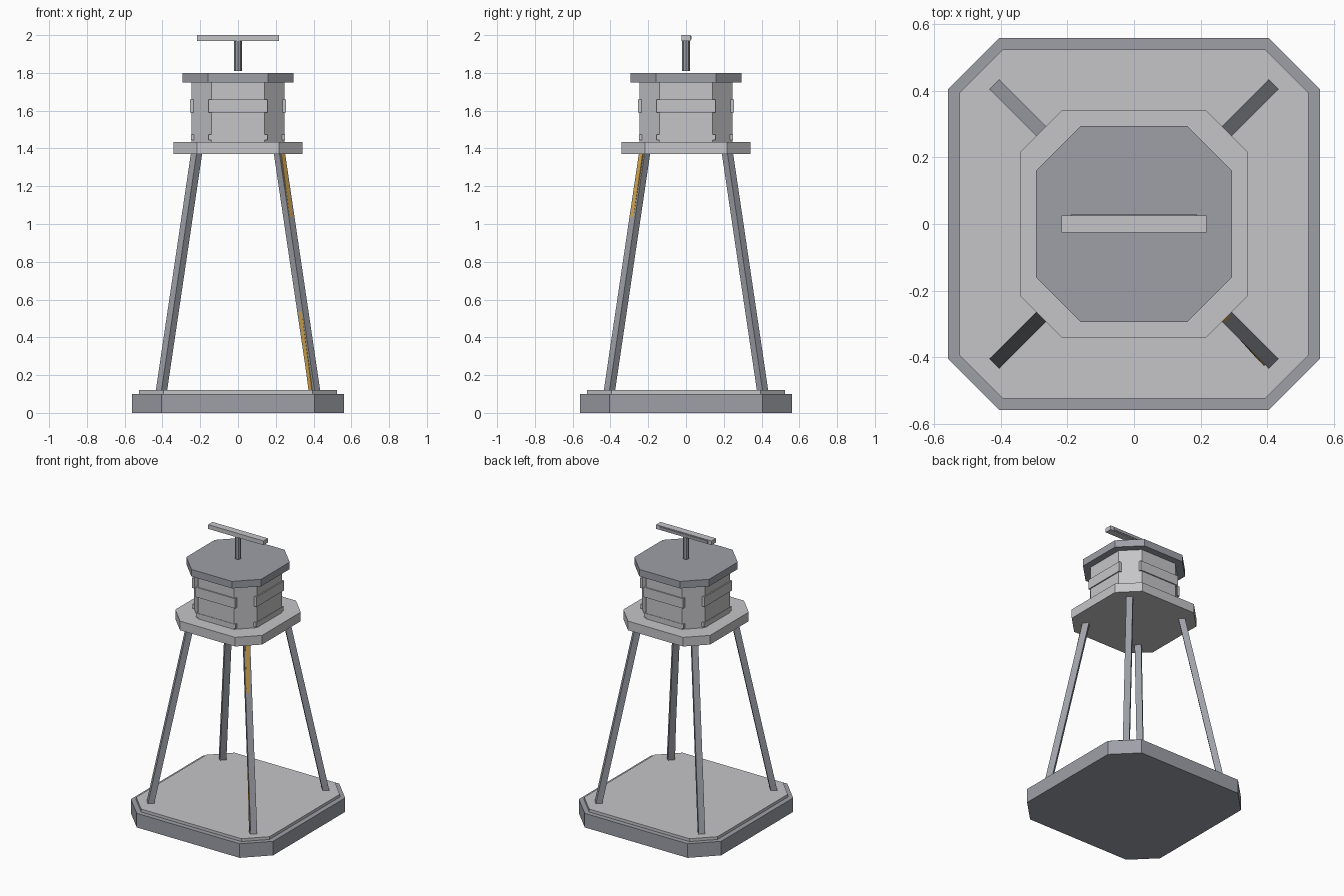
import bpy
import bmesh
from math import pi
from mathutils import Vector

cube = bpy.data.objects.get("Cube")
if cube:
    bpy.data.objects.remove(cube, do_unlink=True)


def material(name, rgb):
    mat = bpy.data.materials.new(name)
    mat.use_nodes = True
    mat.diffuse_color = (*rgb, 1)
    mat.node_tree.nodes["Principled BSDF"].inputs["Base Color"].default_value = (*rgb, 1)
    return mat


LIGHT = material("light grey", (0.56, 0.56, 0.58))
STEEL = material("steel grey", (0.34, 0.35, 0.39))
ORANGE = material("cable orange", (0.65, 0.38, 0.08))


def add_object(name, bm, mat):
    bmesh.ops.recalc_face_normals(bm, faces=bm.faces)
    mesh = bpy.data.meshes.new(name)
    bm.to_mesh(mesh)
    bm.free()
    mesh.materials.append(mat)
    obj = bpy.data.objects.new(name, mesh)
    bpy.context.collection.objects.link(obj)
    return obj


def loft(name, low, high, mat):
    """Solid between two matching rings of points."""
    bm = bmesh.new()
    a = [bm.verts.new(p) for p in low]
    b = [bm.verts.new(p) for p in high]
    bm.faces.new(a)
    bm.faces.new(b)
    for i in range(len(a)):
        j = (i + 1) % len(a)
        bm.faces.new((a[i], a[j], b[j], b[i]))
    return add_object(name, bm, mat)


def octagon_slab(name, half, corner, z0, z1, mat):
    """Square slab with chamfered corners."""
    ring = []
    x, y = half, corner
    for _ in range(4):
        ring += [(x, -y), (x, y)]
        x, y = -y, x
        # step the pair a quarter turn
        x, y = ring[-2][0], ring[-2][1]
        break
    pts = [Vector((half, -corner, 0)), Vector((half, corner, 0))]
    outline = []
    for _ in range(4):
        outline += [p.copy() for p in pts]
        pts = [Vector((-p.y, p.x, 0)) for p in pts]
    up = Vector((0, 0, 1))
    return loft(name, [p + up * z0 for p in outline], [p + up * z1 for p in outline], mat)


def box(name, size, centre, mat):
    bm = bmesh.new()
    bmesh.ops.create_cube(bm, size=1)
    bmesh.ops.scale(bm, vec=size, verts=bm.verts)
    bmesh.ops.translate(bm, vec=centre, verts=bm.verts)
    return add_object(name, bm, mat)


def diagonal_bar(name, low, high, radius, mat):
    """Sloping square bar, turned 45 degrees in plan."""
    ring = [Vector((radius, 0, 0)), Vector((0, radius, 0)),
            Vector((-radius, 0, 0)), Vector((0, -radius, 0))]
    return loft(name, [Vector(low) + p for p in ring], [Vector(high) + p for p in ring], mat)


# Base
octagon_slab("base_slab", 0.56, 0.405, 0, 0.10, STEEL)
octagon_slab("base_deck", 0.525, 0.395, 0.10, 0.12, LIGHT)

# Legs
for side, sx in (("left", 1), ("right", -1)):
    for end, sy in (("front", -1), ("back", 1)):
        diagonal_bar(f"{end}_{side}_leg", (sx * 0.405, sy * 0.405, 0.12),
                     (sx * 0.22, sy * 0.22, 1.37), 0.03, STEEL)

# Cable running up one leg
diagonal_bar("leg_cable", (0.391, -0.409, 0.12), (0.23, -0.23, 1.37), 0.018, ORANGE)

# Platform, cabin and roof
octagon_slab("platform", 0.342, 0.217, 1.37, 1.435, LIGHT)
octagon_slab("cabin", 0.247, 0.14, 1.435, 1.75, LIGHT)
octagon_slab("roof", 0.295, 0.16, 1.75, 1.80, STEEL)

# Raised bands on the four main cabin walls
for i, wall in enumerate(("front", "left", "back", "right")):
    for label, z0, z1, out in (("upper", 1.59, 1.66, 0.255), ("lower", 1.445, 1.475, 0.25)):
        band = box(f"{wall}_{label}_band", (0.31, 0.02, z1 - z0),
                   (0, 0.01 - out, (z0 + z1) / 2), LIGHT)
        band.rotation_euler.z = i * pi / 2

# Mast and scanner bar
bm = bmesh.new()
bmesh.ops.create_cone(bm, cap_ends=True, segments=8, radius1=0.02, radius2=0.02, depth=0.16)
bmesh.ops.translate(bm, vec=(0, 0, 1.89), verts=bm.verts)
add_object("mast", bm, STEEL)
box("scanner_bar", (0.435, 0.05, 0.03), (0, 0, 1.985), LIGHT)
box("scanner_face", (0.38, 0.008, 0.018), (0, 0.025, 1.985), STEEL)
